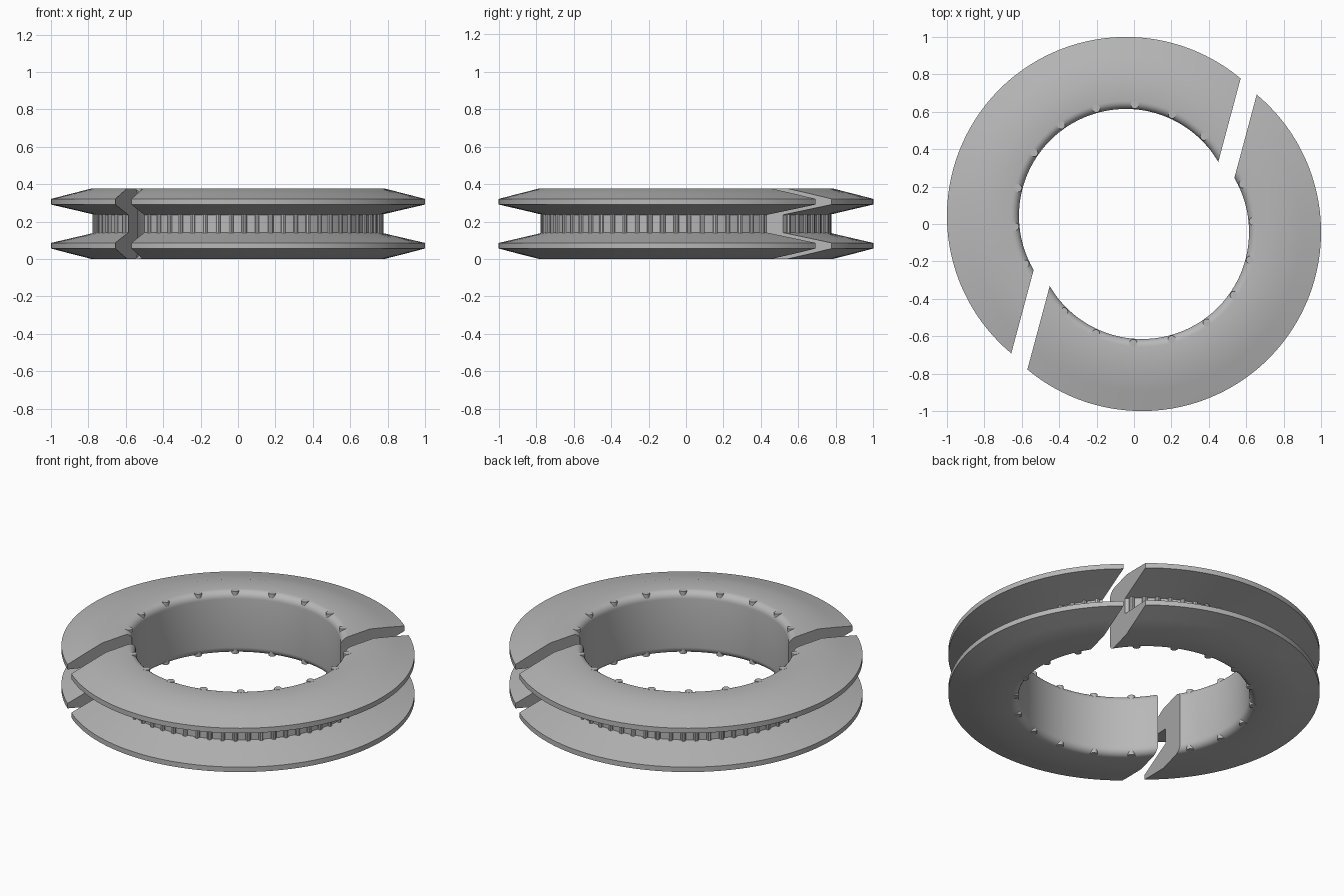
import bpy, bmesh, math
from mathutils import Matrix

if "Cube" in bpy.data.objects:
    bpy.data.objects.remove(bpy.data.objects["Cube"])

CUT = 0.402                 # distance of the straight split face from the ring centre
TILT = math.radians(15)     # the split faces run 15 degrees off the y axis
SHIFT = 0.043               # how far each half is moved out from the middle
H = 0.377
SEGS = 96

grey = bpy.data.materials.new("plain grey")
grey.diffuse_color = (0.48, 0.48, 0.48, 1)
grey.use_nodes = True
grey.node_tree.nodes["Principled BSDF"].inputs["Base Color"].default_value = grey.diffuse_color


def start_angle(r):
    """Angle at which a circle of radius r meets the split face."""
    return math.acos(CUT / r) - TILT


def finish(bm, name, turned):
    """Turn the half, shift it outward and make an object of it."""
    mat = Matrix.Translation((-SHIFT, SHIFT, 0))
    if turned:
        mat = Matrix.Rotation(math.pi, 4, 'Z') @ mat
    bmesh.ops.transform(bm, matrix=mat, verts=bm.verts)
    bmesh.ops.recalc_face_normals(bm, faces=bm.faces)
    me = bpy.data.meshes.new(name)
    bm.to_mesh(me)
    bm.free()
    me.materials.append(grey)
    ob = bpy.data.objects.new(name, me)
    bpy.context.collection.objects.link(ob)
    bpy.ops.object.select_all(action='DESELECT')
    ob.select_set(True)
    bpy.context.view_layer.objects.active = ob
    bpy.ops.object.shade_smooth_by_angle(angle=math.radians(30))


# Upper half of the section: rounded bore edge, flat top, tapered flange, groove
FIL = 0.042
upper = []
for i in range(7):
    a = math.pi / 2 * i / 6
    upper.append((0.572 + FIL * (1 - math.cos(a)), H - FIL * (1 - math.sin(a))))
upper += [(0.74, H), (0.85, 0.349), (0.957, 0.321), (0.957, 0.291),
          (0.84, 0.264), (0.722, 0.236)]
profile = upper + [(r, H - z) for r, z in reversed(upper)]


def ring_half(name, turned):
    bm = bmesh.new()
    rows = []
    for s in range(SEGS + 1):
        row = []
        for r, z in profile:
            a = start_angle(r) + math.pi * s / SEGS
            row.append(bm.verts.new((r * math.cos(a), r * math.sin(a), z)))
        rows.append(row)
    n = len(profile)
    for p, q in zip(rows, rows[1:]):
        for j in range(n):
            k = (j + 1) % n
            bm.faces.new((p[j], p[k], q[k], q[j]))
    bm.faces.new(rows[0])
    bm.faces.new(rows[-1])
    finish(bm, name, turned)


def posts(name, turned, angles, dist, radius, z0, z1, sides):
    """Upright round posts set along an arc."""
    bm = bmesh.new()
    for a in angles:
        place = (Matrix.Translation((dist * math.cos(a), dist * math.sin(a), (z0 + z1) / 2))
                 @ Matrix.Rotation(a, 4, 'Z'))
        bmesh.ops.create_cone(bm, cap_ends=True, segments=sides, radius1=radius,
                              radius2=radius, depth=z1 - z0, matrix=place)
    finish(bm, name, turned)


RIBS = 32
rib_angles = [start_angle(0.727) + math.pi * (i + 0.5) / RIBS for i in range(RIBS)]
pin_angles = [math.radians(45.5 + 20 * i) for i in range(9)]

for side, turned in (("back", False), ("front", True)):
    ring_half(side + "_ring_half", turned)
    # Grip ribs at the bottom of the groove
    posts(side + "_groove_ribs", turned, rib_angles, 0.72, 0.015, 0.13, H - 0.13, 10)
    # Pins showing through the rounded bore edges
    posts(side + "_bore_pins", turned, pin_angles, 0.596, 0.021, -0.0 + 0.0, H + 0.0005, 20)
